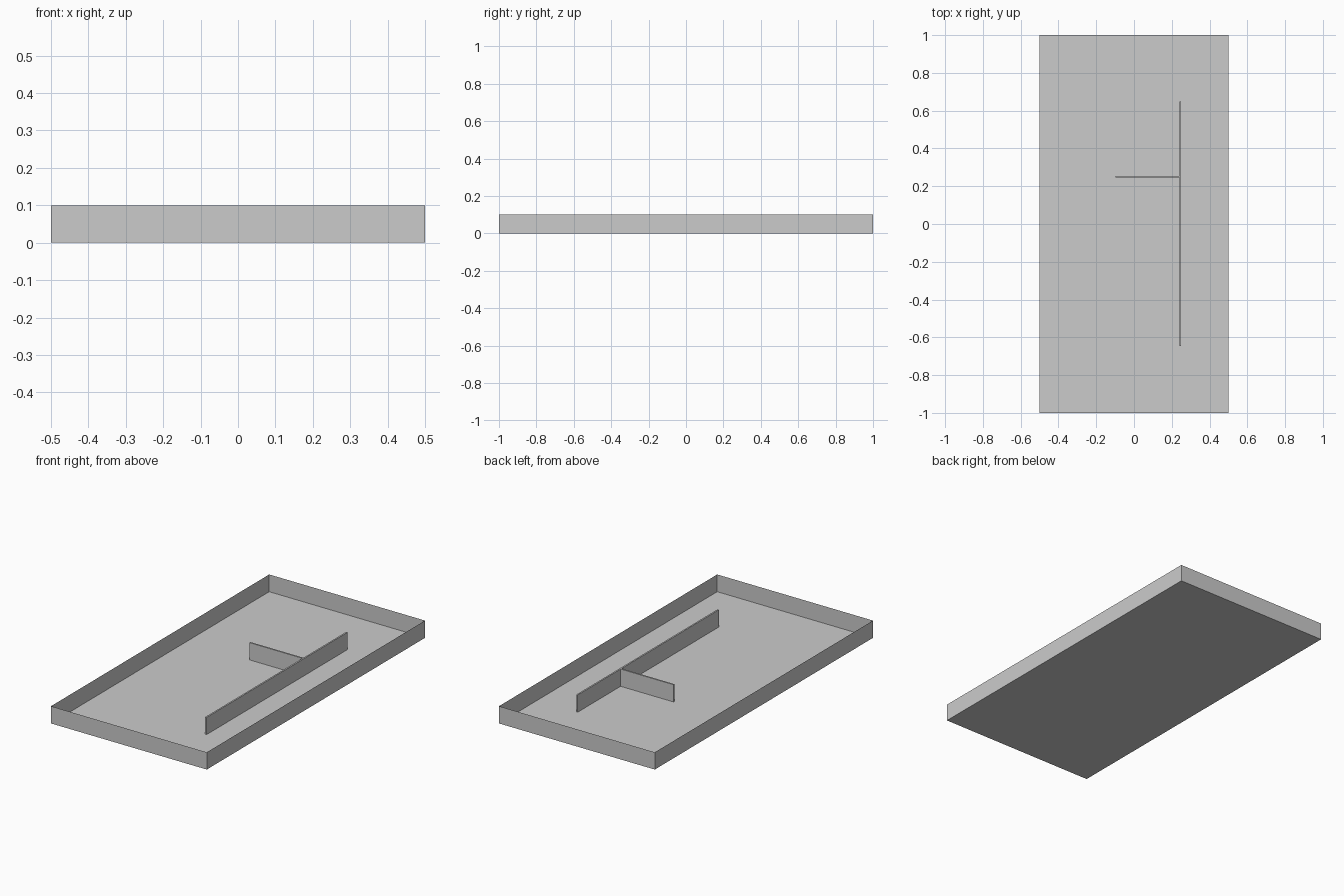
import bpy, bmesh
from mathutils import Vector

if "Cube" in bpy.data.objects:
    bpy.data.objects.remove(bpy.data.objects["Cube"])

HEIGHT = 0.1


def box(name, x0, x1, y0, y1, open_top=False):
    """Box standing on z = 0, optionally without its top face."""
    bm = bmesh.new()
    bmesh.ops.create_cube(bm, size=1)
    size = Vector((x1 - x0, y1 - y0, HEIGHT))
    centre = Vector(((x0 + x1) / 2, (y0 + y1) / 2, HEIGHT / 2))
    for v in bm.verts:
        v.co = v.co * size + centre
    if open_top:
        bm.normal_update()
        top = [f for f in bm.faces if f.normal.z > 0.5]
        bmesh.ops.delete(bm, geom=top, context='FACES_ONLY')
    mesh = bpy.data.meshes.new(name)
    bm.to_mesh(mesh)
    bm.free()
    obj = bpy.data.objects.new(name, mesh)
    bpy.context.collection.objects.link(obj)
    return obj


# Floor and paper-thin outer walls
box("floor_and_outer_walls", -0.5, 0.5, -1, 1, open_top=True)

# Thin inner partitions
box("long_inner_wall", 0.241, 0.25, -0.645, 0.648)
box("short_inner_wall", -0.098, 0.241, 0.246, 0.255)
